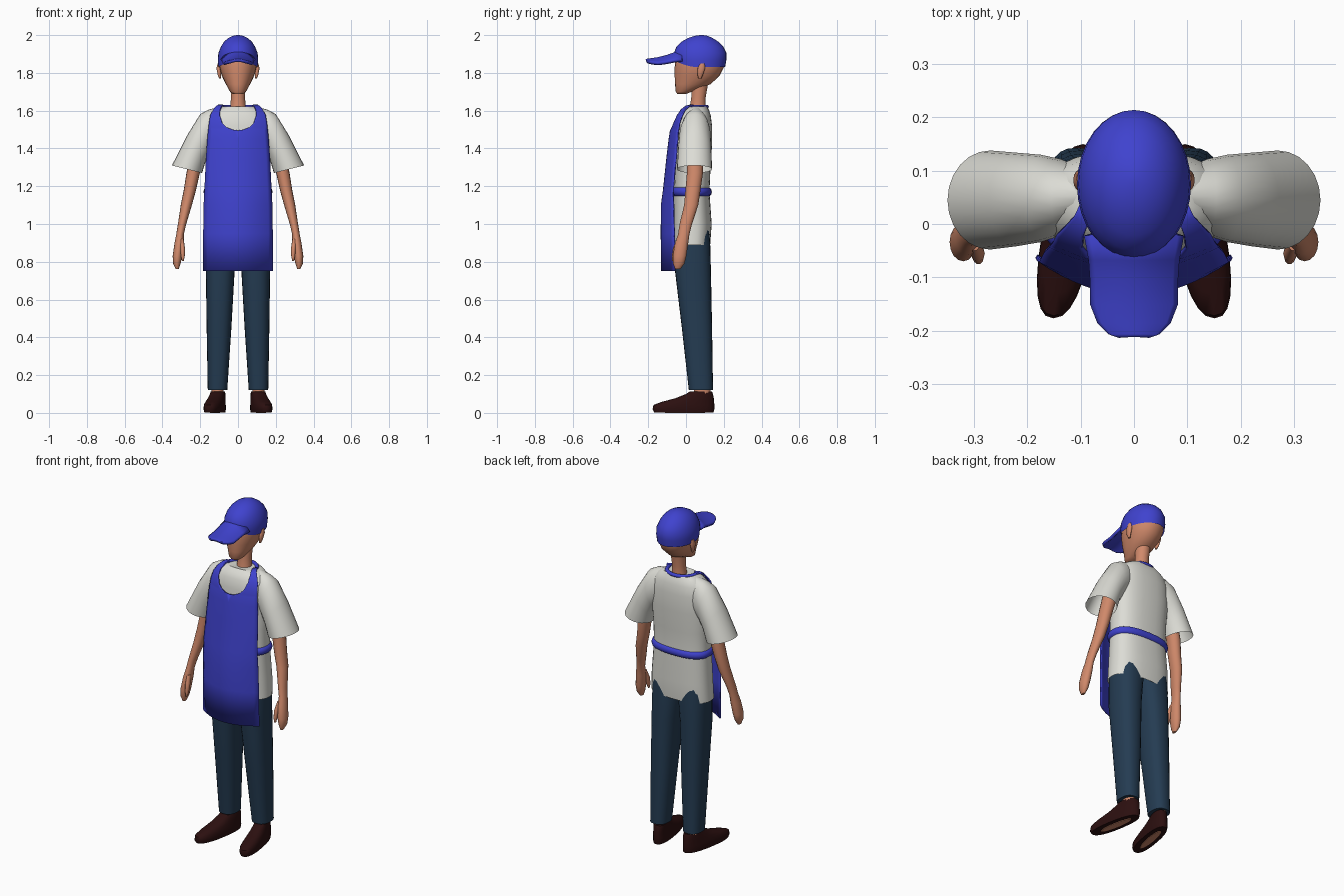
import bpy, bmesh, math


def material(name, rgb):
    m = bpy.data.materials.new(name)
    m.diffuse_color = (*rgb, 1)
    return m


BLUE = material("apron blue", (0.05, 0.055, 0.62))
WHITE = material("shirt off-white", (0.72, 0.72, 0.67))
SKIN = material("skin", (0.63, 0.25, 0.145))
NAVY = material("trouser navy", (0.018, 0.045, 0.085))
BROWN = material("shoe brown", (0.025, 0.005, 0.005))


def finish(name, bm, mat, mirror=False, thick=0, angle=50):
    bmesh.ops.recalc_face_normals(bm, faces=bm.faces)
    me = bpy.data.meshes.new(name)
    bm.to_mesh(me)
    bm.free()
    for p in me.polygons:
        p.use_smooth = True
    me.set_sharp_from_angle(angle=math.radians(angle))
    me.materials.append(mat)
    ob = bpy.data.objects.new(name, me)
    bpy.context.collection.objects.link(ob)
    if mirror:
        ob.modifiers.new("mirror", 'MIRROR')
    if thick:
        s = ob.modifiers.new("thickness", 'SOLIDIFY')
        s.thickness, s.offset = thick, 0
    return ob


def skin_rows(bm, rows, closed):
    n = len(rows[0])
    for a, b in zip(rows, rows[1:]):
        for i in range(n if closed else n - 1):
            j = (i + 1) % n
            bm.faces.new((a[i], a[j], b[j], b[i]))


def loft(name, rings, mat, mirror=False, power=2.0, n=24, caps=(True, True), edit=None):
    """Each ring: inner x, z, outer x, z, then nearest and farthest y."""
    bm = bmesh.new()
    rows = []
    for xi, zi, xo, zo, y0, y1 in rings:
        row = []
        for k in range(n):
            t = 2 * math.pi * k / n
            c, s = math.cos(t), math.sin(t)
            c = math.copysign(abs(c) ** (2 / power), c)
            s = math.copysign(abs(s) ** (2 / power), s)
            row.append(bm.verts.new(((xi + xo) / 2 + c * (xo - xi) / 2,
                                     (y0 + y1) / 2 + s * (y1 - y0) / 2,
                                     (zi + zo) / 2 + c * (zo - zi) / 2)))
        rows.append(row)
    skin_rows(bm, rows, True)
    if caps[0]:
        bm.faces.new(rows[0])
    if caps[1]:
        bm.faces.new(rows[-1])
    if edit:
        for v in bm.verts:
            edit(v.co)
    return finish(name, bm, mat, mirror)


def body(rings):      # centred level rings: z, half width, y0, y1
    return [(-w, z, w, z, a, b) for z, w, a, b in rings]


def limb(rings):      # level rings on one side: z, inner x, outer x, y0, y1
    return [(i, z, o, z, a, b) for z, i, o, a, b in rings]


# head and neck
loft("head", body([(1.688, .026, -.046, .0), (1.70, .042, -.054, .03), (1.74, .064, -.058, .13),
                   (1.785, .086, -.06, .178), (1.83, .098, -.06, .2), (1.88, .1, -.055, .203),
                   (1.94, .07, -.03, .17)]), SKIN, power=2.1)
loft("neck", body([(1.57, .05, .01, .11), (1.62, .041, .02, .104), (1.67, .037, .028, .104),
                   (1.76, .042, .03, .12)]), SKIN)
loft("ear", limb([(1.77, .09, .1, .066, .08), (1.79, .09, .108, .06, .09), (1.825, .09, .114, .062, .102),
                  (1.85, .09, .108, .072, .1)]), SKIN, mirror=True, n=12)


# cap: dome with a rim that rises over the face, and a curved brim
def lift(co):
    if co.z < 1.84 and co.y < 0.07:
        co.z += .035 * ((.07 - co.y) / .13) ** 2


loft("cap_dome", body([(1.83, .104, -.062, .207), (1.87, .107, -.066, .214), (1.905, .104, -.064, .214),
                       (1.94, .09, -.05, .197), (1.966, .073, -.022, .17), (1.985, .051, .012, .14),
                       (1.996, .027, .045, .115), (2.0, .006, .075, .09)]), BLUE,
     caps=(False, True), n=32, edit=lift)
bm = bmesh.new()
rows = []
for y, w, z, drop in [(-.02, .088, 1.925, .06), (-.065, .08, 1.9, .04), (-.1, .078, 1.887, .034),
                      (-.15, .078, 1.875, .028), (-.185, .065, 1.87, .018), (-.205, .045, 1.867, .01),
                      (-.211, .026, 1.866, .004)]:
    rows.append([bm.verts.new((w * k / 8, y, z - drop * (k / 8) ** 2)) for k in range(-8, 9)])
skin_rows(bm, rows, False)
finish("cap_brim", bm, BLUE, thick=.016)

# shirt
TORSO = [(.89, .186, -.066, .128), (1.0, .18, -.068, .136), (1.17, .17, -.064, .124),
         (1.3, .17, -.062, .13), (1.42, .178, -.062, .138), (1.52, .175, -.058, .138),
         (1.575, .158, -.046, .131), (1.603, .13, -.03, .122), (1.622, .1, -.008, .112),
         (1.618, .06, .005, .105)]
loft("shirt_body", body(TORSO), WHITE, power=2.5, n=32, caps=(False, True))
loft("shirt_sleeve", [(.08, 1.44, .09, 1.622, .01, .1), (.12, 1.4, .155, 1.606, -.022, .122),
                      (.15, 1.37, .2, 1.582, -.034, .13), (.172, 1.33, .272, 1.465, -.042, .134),
                      (.19, 1.27, .35, 1.31, -.048, .138)], WHITE, mirror=True, caps=(True, False))

# arms and hands
loft("arm", limb([(1.46, .14, .23, .005, .095), (1.27, .202, .273, .005, .09), (1.18, .222, .287, -.003, .077),
                  (1.1, .244, .303, -.01, .065), (1.0, .274, .318, -.034, .032), (.945, .287, .327, -.042, .018),
                  (.9, .287, .336, -.058, .012), (.83, .295, .346, -.07, .002), (.79, .304, .343, -.068, -.008),
                  (.762, .314, .33, -.058, -.03)]), SKIN, mirror=True, n=16)
loft("thumb", limb([(.92, .288, .31, -.05, -.02), (.87, .28, .306, -.07, -.04), (.83, .282, .302, -.076, -.05),
                    (.805, .287, .297, -.074, -.06)]), SKIN, mirror=True, n=10)

# trousers, ankles and shoes
loft("trouser_leg", limb([(1.0, .0, .165, -.05, .12), (.9, .0, .17, -.058, .128), (.75, .018, .17, -.058, .132),
                          (.45, .035, .166, -.022, .138), (.12, .057, .16, .015, .143)]),
     NAVY, mirror=True, power=2.4)
loft("ankle", limb([(.07, .075, .14, .04, .13), (.2, .08, .14, .045, .13)]), SKIN, mirror=True, n=16)


def toe_out(co):
    co.x -= .17 * (co.y - .07)


loft("shoe", limb([(.003, .063, .155, -.168, .146), (.02, .06, .158, -.177, .15), (.042, .061, .157, -.172, .15),
                   (.058, .064, .154, -.13, .149), (.078, .067, .15, -.055, .147), (.1, .07, .146, .0, .143),
                   (.112, .072, .144, .018, .138)]), BROWN, mirror=True, power=2.4, edit=toe_out)
loft("foot_sole", limb([(.0, .088, .13, -.11, .1), (.006, .088, .13, -.11, .1)]),
     SKIN, mirror=True, n=16, edit=toe_out)

# apron front with U-shaped neck: z, inner x, outer x, y at middle, y at edge
bm = bmesh.new()
rows = []
for z, xi, xo, ym, ye in [(.75, 0, .183, -.128, -.06), (.95, 0, .182, -.13, -.062), (1.1, 0, .18, -.129, -.066),
                          (1.18, 0, .176, -.118, -.068), (1.35, 0, .168, -.1, -.052),
                          (1.45, 0, .161, -.088, -.044), (1.495, 0, .157, -.081, -.04),
                          (1.499, .03, .156, -.08, -.039), (1.512, .06, .155, -.078, -.037),
                          (1.535, .083, .152, -.075, -.034), (1.575, .097, .145, -.064, -.02),
                          (1.605, .095, .129, -.046, -.004), (1.623, .086, .112, -.02, .015),
                          (1.63, .078, .1, .015, .04)]:
    row = []
    for k in range(9):
        x = xi + (xo - xi) * k / 8
        row.append(bm.verts.new((x, ym + (ye - ym) * (x / xo) ** 2, z)))
    rows.append(row)
skin_rows(bm, rows, False)
finish("apron_front", bm, BLUE, mirror=True, thick=.008)

# apron neck strap: round cord behind the neck
bm = bmesh.new()
rows = []
for k in range(17):
    t = math.pi * k / 16
    c, s = math.cos(t), math.sin(t)
    row = []
    for j in range(8):
        a = 2 * math.pi * j / 8
        r = .011 * math.cos(a)
        row.append(bm.verts.new((c * (.09 + r), .025 + s * (.085 + r), 1.621 + .01 * math.sin(a))))
    rows.append(row)
skin_rows(bm, rows, True)
bm.faces.new(rows[0])
bm.faces.new(rows[-1])
finish("neck_strap", bm, BLUE)

# apron waist tie
loft("waist_tie", body([(z, .17 + g, -.064 - g, .124 + g) for z, g in
                        [(1.148, .0), (1.154, .009), (1.17, .013), (1.186, .009), (1.192, .0)]]),
     BLUE, power=2.5, n=32, caps=(False, False))
